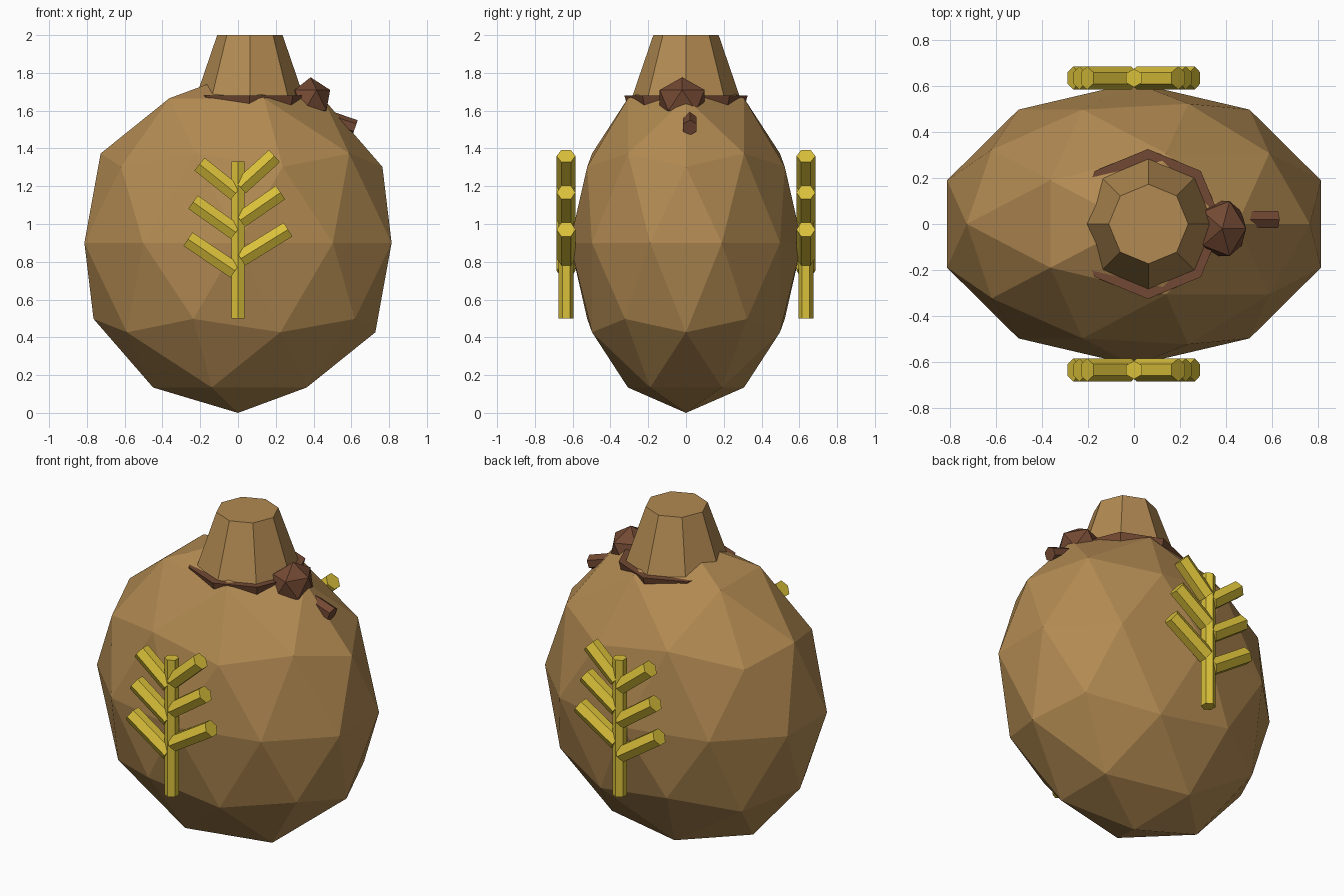
import bpy, bmesh, math
from mathutils import Vector, Matrix

if "Cube" in bpy.data.objects:
    bpy.data.objects.remove(bpy.data.objects["Cube"])


def material(name, rgb):
    m = bpy.data.materials.new(name)
    m.diffuse_color = (*rgb, 1)
    m.use_nodes = True
    m.node_tree.nodes["Principled BSDF"].inputs["Base Color"].default_value = m.diffuse_color
    return m


BURLAP = material("burlap_brown", (0.445, 0.254, 0.084))
ROPE = material("rope_dark_brown", (0.17, 0.066, 0.033))
WHEAT = material("wheat_yellow", (0.70, 0.53, 0.042))


def finish(name, bm, mat):
    bmesh.ops.recalc_face_normals(bm, faces=bm.faces)
    me = bpy.data.meshes.new(name)
    bm.to_mesh(me)
    bm.free()
    me.materials.append(mat)
    ob = bpy.data.objects.new(name, me)
    bpy.context.collection.objects.link(ob)
    return ob


def ball(name, center, radii, subdiv, mat):
    """Scaled low-poly icosphere."""
    bm = bmesh.new()
    mtx = Matrix.Translation(center) @ Matrix.Diagonal((*radii, 1))
    bmesh.ops.create_icosphere(bm, subdivisions=subdiv, radius=1, matrix=mtx)
    return finish(name, bm, mat)


def rod(name, a, b, r1, r2, sides, ref, mat):
    """Prism or frustum from a to b, with one corner facing ref."""
    a, b = Vector(a), Vector(b)
    d = (b - a).normalized()
    u = Vector(ref)
    u = (u - d * u.dot(d)).normalized()
    v = d.cross(u)
    bm = bmesh.new()
    rings = []
    for c, r in ((a, r1), (b, r2)):
        angles = [2 * math.pi * i / sides for i in range(sides)]
        rings.append([bm.verts.new(c + r * (u * math.cos(t) + v * math.sin(t))) for t in angles])
    for i in range(sides):
        j = (i + 1) % sides
        bm.faces.new((rings[0][i], rings[0][j], rings[1][j], rings[1][i]))
    bm.faces.new(rings[0])
    bm.faces.new(rings[1])
    return finish(name, bm, mat)


X, Y, Z = (1, 0, 0), (0, 1, 0), (0, 0, 1)

# Sack body and gathered neck
ball("sack_body", (0, 0, 0.9), (0.855, 0.615, 0.9), 2, BURLAP)
rod("sack_neck", (0.063, 0, 1.6), (0.063, 0, 2.0), 0.31, 0.173, 8, X, BURLAP)

# Rope tie: collar, knot and loose end
rod("rope_collar", (0.06, 0, 1.58), (0.06, 0, 1.68), 0.30, 0.326, 8, X, ROPE)
ball("rope_knot", (0.384, -0.02, 1.655), (0.116, 0.14, 0.122), 1, ROPE)
rod("rope_end", (0.40, 0.02, 1.585), (0.62, 0.02, 1.51), 0.042, 0.042, 6, Z, ROPE)

# Wheat ear on front and back: (start x, start z, tip x, tip z) per grain
GRAINS = [
    (0.015, 0.817, 0.265, 0.971), (0.012, 1.020, 0.225, 1.167), (0.012, 1.195, 0.193, 1.360),
    (-0.015, 0.752, -0.265, 0.920), (-0.012, 0.956, -0.238, 1.116), (-0.012, 1.163, -0.204, 1.317),
]
for side, y in (("front", -0.635), ("back", 0.635)):
    rod(f"{side}_wheat_stem", (0, y, 0.5), (0, y, 1.33), 0.04, 0.04, 6, Y, WHEAT)
    for n, (x0, z0, x1, z1) in enumerate(GRAINS, 1):
        rod(f"{side}_wheat_grain_{n}", (x0, y, z0), (x1, y, z1), 0.05, 0.05, 6, Y, WHEAT)
